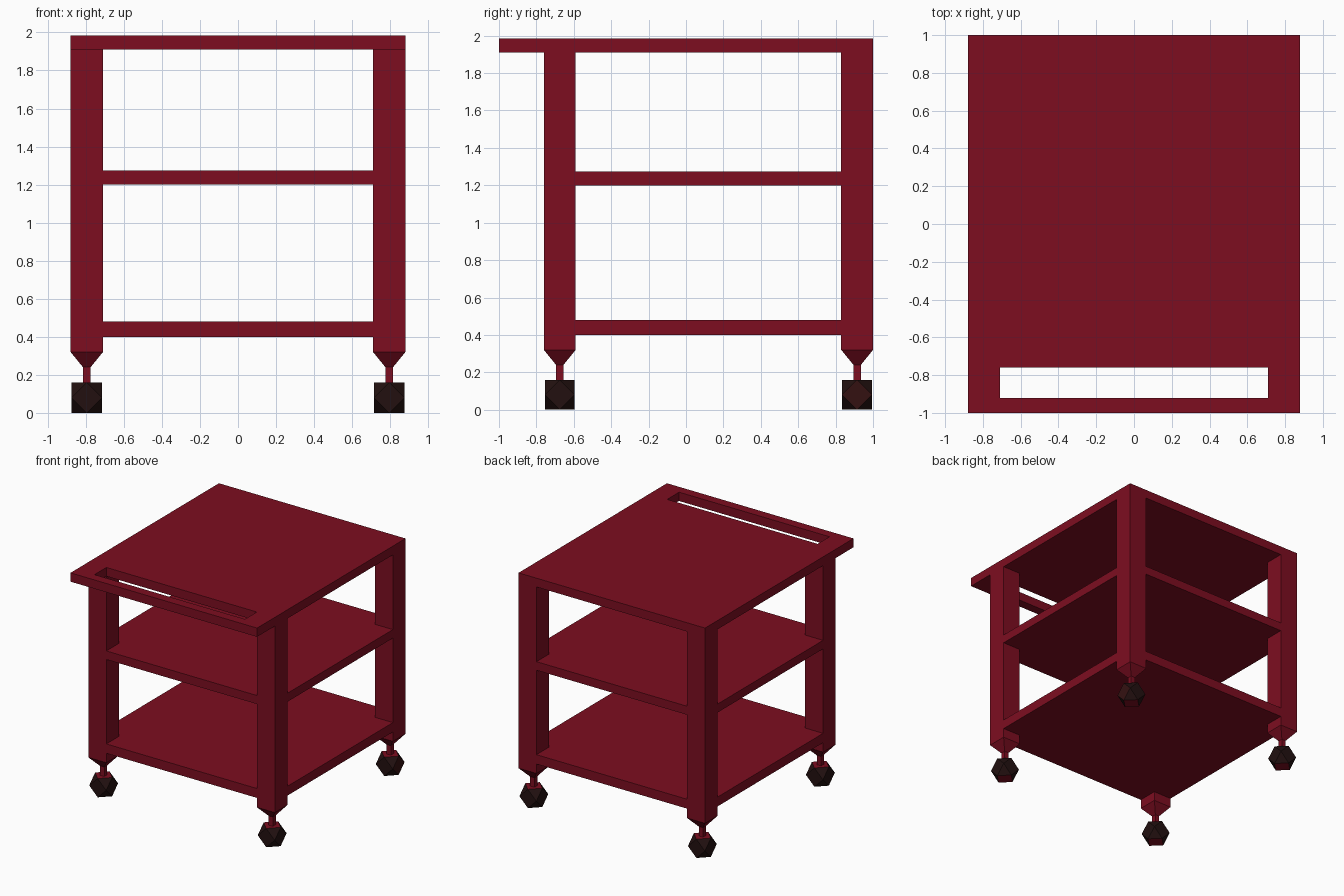
import bpy, bmesh

if "Cube" in bpy.data.objects:
    bpy.data.objects.remove(bpy.data.objects["Cube"])


def material(name, rgb):
    m = bpy.data.materials.new(name)
    m.diffuse_color = (*rgb, 1)
    m.use_nodes = True
    m.node_tree.nodes["Principled BSDF"].inputs["Base Color"].default_value = m.diffuse_color
    return m


RED = material("deep red", (0.205, 0.0042, 0.0145))
BLACK = material("brown black", (0.016, 0.0052, 0.0050))
MAROON = material("dark maroon", (0.034, 0.0055, 0.0055))


def finish(bm, name, mats):
    bmesh.ops.recalc_face_normals(bm, faces=bm.faces)
    me = bpy.data.meshes.new(name)
    bm.to_mesh(me)
    bm.free()
    for m in mats:
        me.materials.append(m)
    ob = bpy.data.objects.new(name, me)
    bpy.context.collection.objects.link(ob)
    return ob


def slab(name, xs, ys, z0, z1, skip=()):
    """Flat plate from a grid of cells, leaving out the skipped cells."""
    bm = bmesh.new()
    v = [[bm.verts.new((x, y, z0)) for y in ys] for x in xs]
    for i in range(len(xs) - 1):
        for j in range(len(ys) - 1):
            if (i, j) not in skip:
                bm.faces.new((v[i][j], v[i + 1][j], v[i + 1][j + 1], v[i][j + 1]))
    ext = bmesh.ops.extrude_face_region(bm, geom=bm.faces[:], use_keep_orig=True)
    for e in ext["geom"]:
        if isinstance(e, bmesh.types.BMVert):
            e.co.z = z1
    return finish(bm, name, [RED])


def leg(name, cx, cy):
    """Square post that tapers to a thin stem."""
    bm = bmesh.new()
    rings = []
    for z, h in ((1.91, .085), (.32, .085), (.24, .02), (.15, .02)):
        rings.append([bm.verts.new((cx + sx * h, cy + sy * h, z))
                      for sx, sy in ((-1, -1), (1, -1), (1, 1), (-1, 1))])
    for a, b in zip(rings, rings[1:]):
        for i in range(4):
            j = (i + 1) % 4
            bm.faces.new((a[i], a[j], b[j], b[i]))
    bm.faces.new(rings[0])
    bm.faces.new(rings[-1])
    return finish(bm, name, [RED])


def wheel(name, cx, cy, tinted):
    """Cuboctahedron: a cube with its corners cut to the edge midpoints."""
    bm = bmesh.new()
    r = .08
    for x in (-1, 0, 1):
        for y in (-1, 0, 1):
            for z in (-1, 0, 1):
                if abs(x) + abs(y) + abs(z) == 2:
                    bm.verts.new((cx + x * r, cy + y * r, r + z * r))
    bmesh.ops.convex_hull(bm, input=bm.verts[:])
    bmesh.ops.dissolve_limit(bm, angle_limit=.02, verts=bm.verts[:], edges=bm.edges[:])
    bmesh.ops.recalc_face_normals(bm, faces=bm.faces)
    for f in bm.faces:
        f.normal_update()
        if abs(f.normal.z) > .9:
            f.material_index = 1
        elif tinted and f.normal.x > .9:
            f.material_index = 2
    return finish(bm, name, [BLACK, RED, MAROON])


# Top with handle slot at the front
slab("top_with_handle", (-.88, -.71, .71, .88), (-1, -.92, -.76, 1), 1.91, 1.985, {(1, 1)})

# Two shelves flush with the legs
slab("middle_shelf", (-.88, .88), (-.76, 1), 1.20, 1.273)
slab("lower_shelf", (-.88, .88), (-.76, 1), .40, .48)

# Legs and casters
for sx, side in ((-1, "left"), (1, "right")):
    for cy, end in ((-.675, "front"), (.915, "back")):
        leg(f"{end}_{side}_leg", sx * .795, cy)
        wheel(f"{end}_{side}_wheel", sx * .795, cy, sx > 0 and cy > 0)
